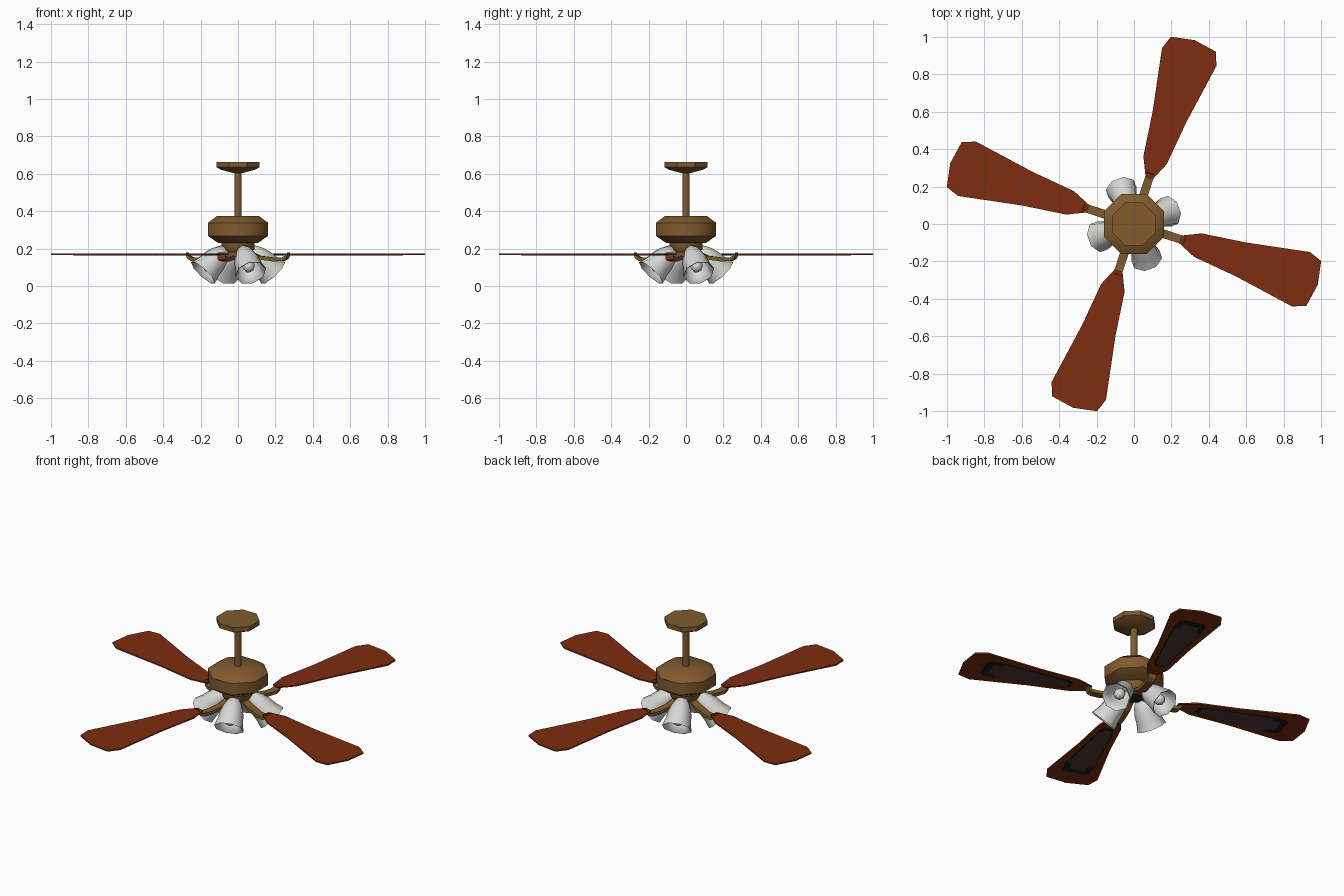
import bpy, bmesh, math
from math import cos, sin, pi, radians
from mathutils import Matrix, Vector

if "Cube" in bpy.data.objects:
    bpy.data.objects.remove(bpy.data.objects["Cube"], do_unlink=True)


def material(name, rgb):
    m = bpy.data.materials.new(name)
    m.use_nodes = True
    m.diffuse_color = (*rgb, 1)
    m.node_tree.nodes["Principled BSDF"].inputs["Base Color"].default_value = (*rgb, 1)
    return m


BRASS = material("antique brass", (0.22, 0.105, 0.027))
WOOD = material("red wood", (0.21, 0.026, 0.005))
GLASS = material("frosted glass", (0.68, 0.68, 0.65))
CANE = material("dark cane", (0.075, 0.045, 0.036))
BLACK = material("black trim", (0.012, 0.01, 0.01))


def finish(name, bm, mat, matrix=Matrix(), smooth=None):
    bmesh.ops.recalc_face_normals(bm, faces=bm.faces)
    mesh = bpy.data.meshes.new(name)
    bm.to_mesh(mesh)
    bm.free()
    mesh.materials.append(mat)
    obj = bpy.data.objects.new(name, mesh)
    bpy.context.collection.objects.link(obj)
    obj.matrix_world = matrix
    if smooth:
        bpy.ops.object.select_all(action='DESELECT')
        obj.select_set(True)
        bpy.context.view_layer.objects.active = obj
        bpy.ops.object.shade_smooth_by_angle(angle=radians(smooth))
    return obj


def lathe(name, profile, mat, sides=8, caps=True, matrix=Matrix(), smooth=50):
    """Stack of polygon rings from (radius, z) points."""
    bm = bmesh.new()
    rings = [[bm.verts.new((r * cos((k + .5) * 2 * pi / sides),
                            r * sin((k + .5) * 2 * pi / sides), z))
              for k in range(sides)] for r, z in profile]
    for a, b in zip(rings, rings[1:]):
        for k in range(sides):
            n = (k + 1) % sides
            bm.faces.new((a[k], a[n], b[n], b[k]))
    if caps:
        bm.faces.new(rings[0])
        bm.faces.new(rings[-1])
    return finish(name, bm, mat, matrix, smooth)


def plate(name, half, z0, z1, mat, matrix):
    """Flat slab, symmetric about its x axis, from (x, half width) points."""
    outline = half + [(x, -y) for x, y in reversed(half) if y > 0]
    bm = bmesh.new()
    face = bm.faces.new([bm.verts.new((x, y, z0)) for x, y in outline])
    up = bmesh.ops.extrude_face_region(bm, geom=[face])["geom"]
    bmesh.ops.translate(bm, vec=(0, 0, z1 - z0),
                        verts=[v for v in up if isinstance(v, bmesh.types.BMVert)])
    return finish(name, bm, mat, matrix)


def strap(name, path, width, thick, mat, matrix):
    """Rectangular bar swept along an (x, z) path."""
    bm = bmesh.new()
    rings = [[bm.verts.new((x, sy * width / 2, z + sz * thick / 2))
              for sy, sz in ((-1, -1), (1, -1), (1, 1), (-1, 1))] for x, z in path]
    for a, b in zip(rings, rings[1:]):
        for k in range(4):
            n = (k + 1) % 4
            bm.faces.new((a[k], a[n], b[n], b[k]))
    bm.faces.new(rings[0])
    bm.faces.new(rings[-1])
    return finish(name, bm, mat, matrix)


# Ceiling canopy, rod, motor and hub
lathe("ceiling_canopy", [(.03, .605), (.1, .622), (.124, .635), (.124, .663)], BRASS, smooth=30)
lathe("down_rod", [(.021, .36), (.021, .615)], BRASS)
lathe("motor_housing", [(.115, .23), (.174, .268), (.174, .338), (.12, .375)], BRASS, smooth=50)
lathe("light_hub", [(.06, .165), (.095, .195), (.095, .235)], BRASS)
lathe("hub_cap", [(.04, .155), (.058, .166)], BLACK)

# Blades with their arms and underside panels
BLADE = [(.262, .022), (.36, .066), (.6, .094), (.94, .153), (1.012, .127), (1.035, 0)]
TRIM = [(.38, .025), (.42, .042), (.82, .085), (.89, .08), (.91, .055)]
PANEL = [(.4, .024), (.44, .037), (.81, .079), (.82, .05), (.87, .045)]
ARM = [(.06, .18), (.12, .152), (.2, .142), (.255, .143), (.277, .155), (.285, .17)]
for i in range(4):
    turn = Matrix.Rotation(radians(71.7 + 90 * i), 4, 'Z')
    plate(f"blade_{i + 1}", BLADE, .166, .174, WOOD, turn)
    plate(f"blade_trim_{i + 1}", TRIM, .164, .1665, BLACK, turn)
    plate(f"blade_panel_{i + 1}", PANEL, .162, .1645, CANE, turn)
    strap(f"blade_arm_{i + 1}", ARM, .045, .02, BRASS, turn)

# Bell lamps tilted outward, each a double-walled shade around a bulb
BELL = [(.012, 0), (.032, .008), (.054, .045), (.068, .09), (.073, .135), (.086, .183),
        (.08, .181), (.067, .135), (.06, .09), (.045, .045), (.01, .02)]
BULB = [(.012, .03), (.016, .09), (.03, .115), (.034, .135), (.026, .155), (.008, .165)]
for i in range(4):
    aim = (Matrix.Rotation(radians(20 + 90 * i), 4, 'Z')
           @ Matrix.Translation(Vector((.07, 0, .2)))
           @ Matrix.Rotation(radians(135), 4, 'Y'))
    lathe(f"lamp_shade_{i + 1}", BELL, GLASS, matrix=aim, smooth=60)
    lathe(f"lamp_bulb_{i + 1}", BULB, GLASS, matrix=aim, smooth=60)
    lathe(f"lamp_socket_{i + 1}", [(.022, -.04), (.024, .012)], BRASS, matrix=aim)
